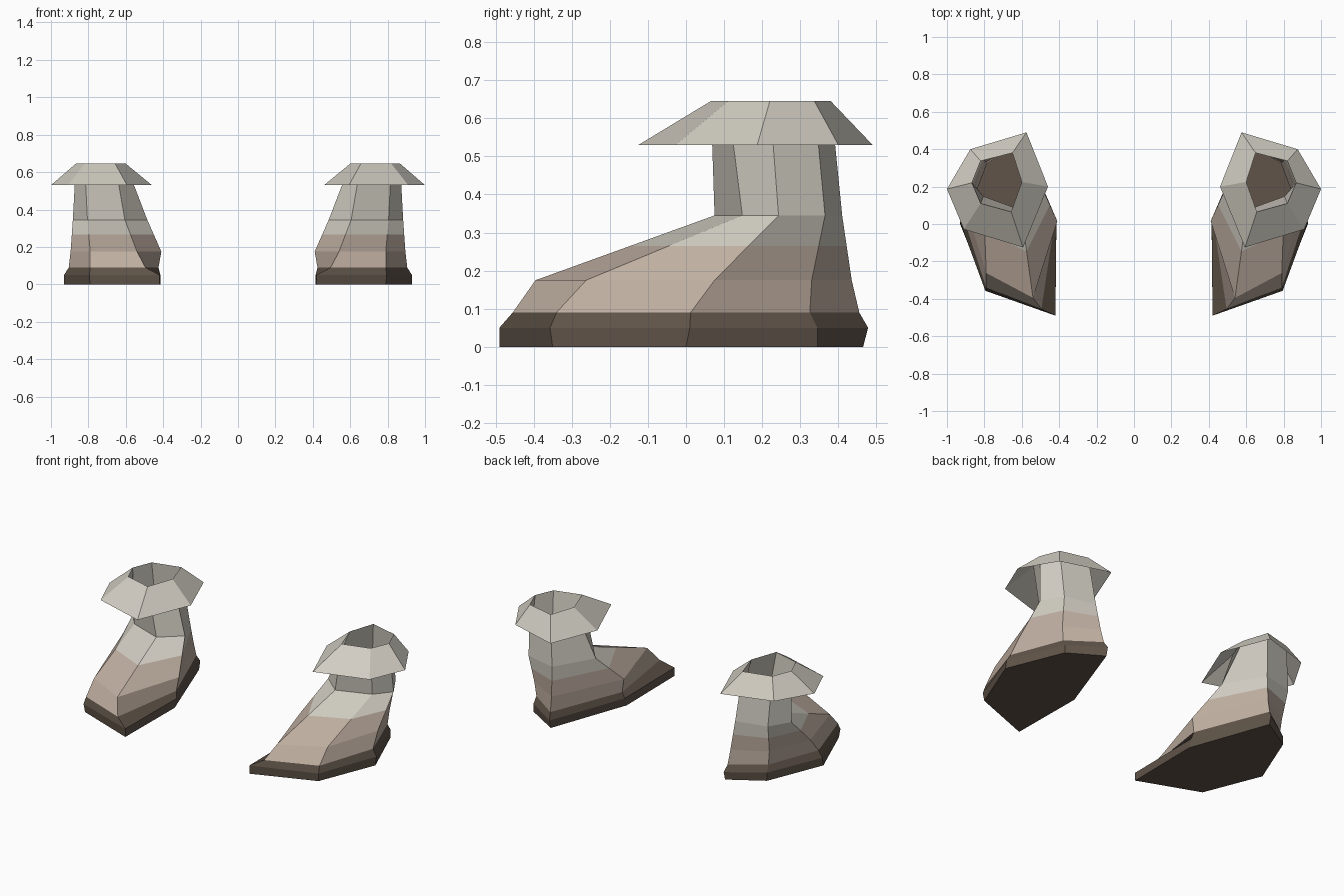
import bpy, bmesh
from mathutils import Vector

if "Cube" in bpy.data.objects:
    bpy.data.objects.remove(bpy.data.objects["Cube"])


def material(name, rgb):
    m = bpy.data.materials.new(name)
    m.diffuse_color = (*rgb, 1)
    m.use_nodes = True
    m.node_tree.nodes["Principled BSDF"].inputs["Base Color"].default_value = m.diffuse_color
    return m


SOLE = material("dark brown sole", (0.115, 0.088, 0.066))
TAN = material("tan leather", (0.53, 0.43, 0.36))
GREY = material("pale grey cloth", (0.64, 0.61, 0.54))


# Six-sided sections: toe, front outer, outer, back outer, heel, inner
def ring(z, *xy):
    return [Vector((x, y, z)) for x, y in xy]


base = ring(0, (.42, -.49), (.79, -.35), (.93, 0), (.79, .345), (.59, .465), (.415, -.02))
edge = ring(.05, (.42, -.49), (.795, -.357), (.93, .01), (.79, .345), (.59, .478), (.415, 0))
welt = ring(.09, (.495, -.455), (.79, -.34), (.905, .012), (.785, .325), (.60, .455), (.425, .01))
foot = ring(.175, (.54, -.395), (.79, -.262), (.895, .075), (.795, .33), (.605, .435), (.41, .015))
ankle = ring(.345, (.605, .075), (.805, .148), (.883, .243), (.81, .365), (.62, .41), (.485, .18))
rim = ring(.645, (.657, .065), (.82, .11), (.867, .22), (.82, .337), (.65, .38), (.60, .225))
brim = ring(.53, (.593, -.125), (.91, -.028), (1.0, .187), (.875, .40), (.575, .49), (.46, .2))
# Colour change between tan foot and grey shaft
seam = [a.lerp(b, .53) for a, b in zip(foot, ankle)]


def loft(name, rings, mats, cap=False):
    """Join rings with quads; one material per band; mirror for the pair."""
    bm = bmesh.new()
    loops = [[bm.verts.new(p) for p in r] for r in rings]
    used = list(dict.fromkeys(mats))
    if cap:
        bm.faces.new(loops[0][::-1])
    for lo, hi, m in zip(loops, loops[1:], mats):
        for i in range(6):
            j = (i + 1) % 6
            f = bm.faces.new((lo[i], lo[j], hi[j], hi[i]))
            f.material_index = used.index(m)
    me = bpy.data.meshes.new(name)
    bm.to_mesh(me)
    bm.free()
    for m in used:
        me.materials.append(m)
    ob = bpy.data.objects.new(name, me)
    bpy.context.collection.objects.link(ob)
    mod = ob.modifiers.new("other foot", "MIRROR")
    mod.use_mirror_merge = False
    return ob


# Sole with closed bottom, open above
loft("sole", [base, edge, welt], [SOLE, SOLE], cap=True)
# Foot and shaft, open at the top
loft("boot_upper", [welt, foot, seam, ankle, rim], [TAN, TAN, GREY, GREY])
# Cuff folded outward and down from the rim
loft("cuff", [brim, rim], [GREY])
